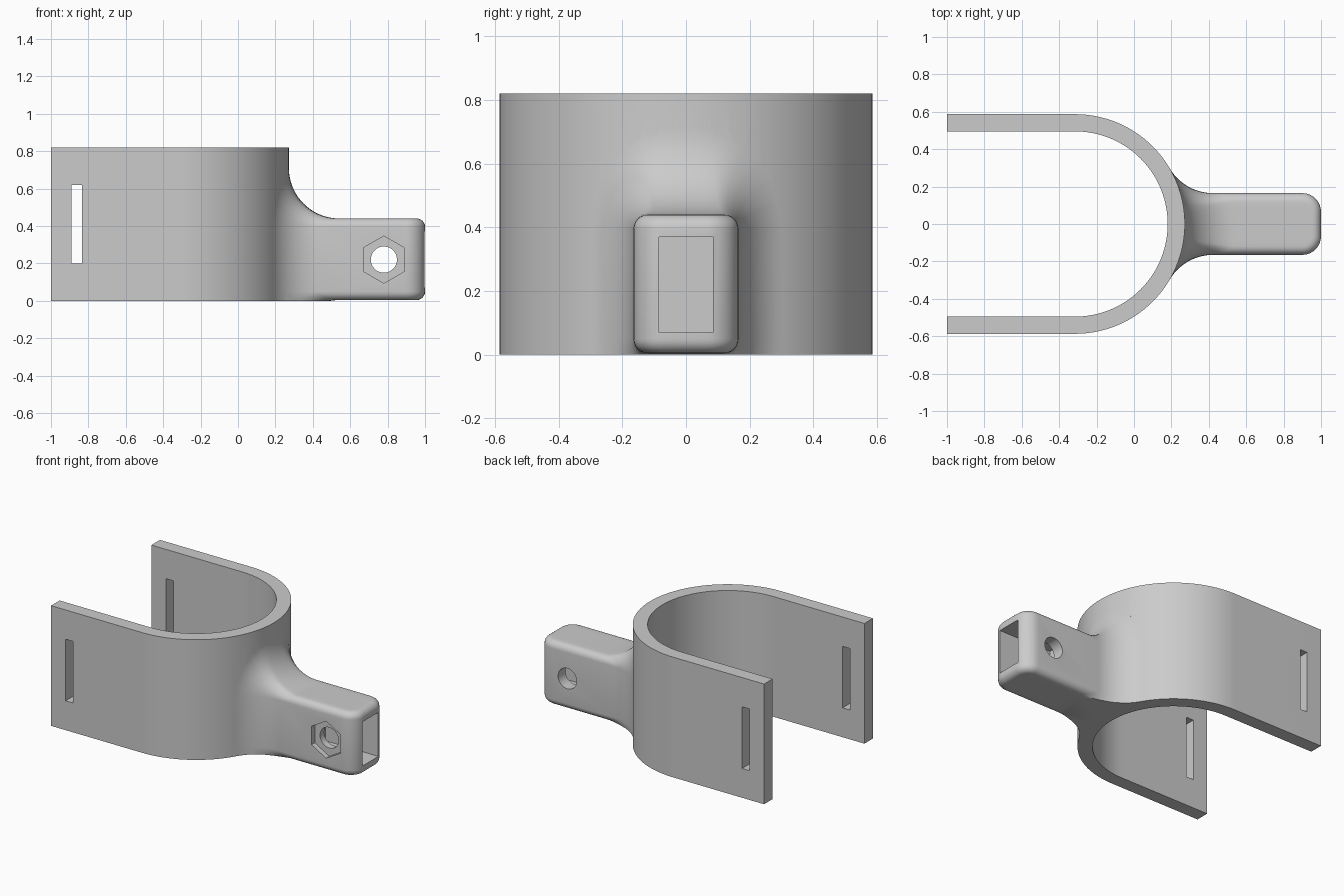
import bpy, bmesh
from math import sin, cos, pi, sqrt, radians
from mathutils import Vector

if "Cube" in bpy.data.objects:
    bpy.data.objects.remove(bpy.data.objects["Cube"])

AXIS_X, R_OUT, R_IN, HEIGHT = -0.315, 0.587, 0.495, 0.82   # band
W, Z0, Z1 = 0.165, 0.004, 0.44                            # arm section
EDGE, END, FILLET = 0.045, 0.1, 0.27                      # rounding radii

grey = bpy.data.materials.new("plain grey")
grey.use_nodes = True
colour = (0.6, 0.6, 0.6, 1)
grey.diffuse_color = colour
grey.node_tree.nodes["Principled BSDF"].inputs["Base Color"].default_value = colour


def finish(name, bm):
    bmesh.ops.recalc_face_normals(bm, faces=bm.faces)
    mesh = bpy.data.meshes.new(name)
    bm.to_mesh(mesh)
    bm.free()
    mesh.materials.append(grey)
    ob = bpy.data.objects.new(name, mesh)
    bpy.context.collection.objects.link(ob)
    return ob


def prism(name, points, direction):
    """Closed outline of 3D points pushed along a direction."""
    bm = bmesh.new()
    face = bm.faces.new([bm.verts.new(p) for p in points])
    out = bmesh.ops.extrude_face_region(bm, geom=[face])["geom"]
    bmesh.ops.translate(bm, vec=direction,
                        verts=[g for g in out if isinstance(g, bmesh.types.BMVert)])
    return finish(name, bm)


def box(name, lo, hi):
    return prism(name, [(lo[0], lo[1], lo[2]), (hi[0], lo[1], lo[2]),
                        (hi[0], hi[1], lo[2]), (lo[0], hi[1], lo[2])],
                 (0, 0, hi[2] - lo[2]))


def u_prism(name, radius, x_end, z_lo, z_hi, steps=96):
    arc = [(AXIS_X + radius * cos(a), radius * sin(a), z_lo)
           for a in (-pi / 2 + pi * i / steps for i in range(steps + 1))]
    return prism(name, [(x_end, -radius, z_lo)] + arc + [(x_end, radius, z_lo)],
                 (0, 0, z_hi - z_lo))


def cross_prism(name, sides, radius, y_lo, y_hi):
    """Regular prism along y, centred on the bolt axis."""
    ring = [(0.78 + radius * sin(2 * pi * i / sides), y_lo,
             0.22 + radius * cos(2 * pi * i / sides)) for i in range(sides)]
    return prism(name, ring, (0, y_hi - y_lo, 0))


def combine(target, other, operation):
    mod = target.modifiers.new(operation, 'BOOLEAN')
    mod.operation, mod.solver, mod.object = operation, 'EXACT', other
    bpy.context.view_layer.objects.active = target
    bpy.ops.object.modifier_apply(modifier=mod.name)
    bpy.data.objects.remove(other)


def arm_section(corner=6, flat=8):
    """Rounded rectangle as (y, z, inset, normal), right column first."""
    right = []
    for zc, start in ((Z0 + EDGE, -pi / 2), (Z1 - EDGE, 0)):
        for i in range(corner + 1):
            a = start + pi / 2 * i / corner
            right.append((W - EDGE + EDGE * cos(a), zc + EDGE * sin(a),
                          EDGE * (1 - cos(a)), Vector((0, cos(a), sin(a)))))
    left = [(-y, z, e, Vector((0, -n.y, n.z))) for y, z, e, n in reversed(right)]
    fy = [(W - EDGE) * (1 - 2 * i / flat) for i in range(1, flat)]
    top = [(y, Z1, EDGE, Vector((0, 0, 1))) for y in fy]
    bottom = [(-y, Z0, EDGE, Vector((0, 0, -1))) for y in fy]
    return right + top + left + bottom, len(right), len(top)


def build_arm(arc=18, end_steps=8):
    section, nr, nt = arm_section()
    columns = []
    for y, z, e, n in section:
        # rolling-ball fillet between the arm and the round band
        cy = y + FILLET * n.y
        c = Vector((AXIS_X + sqrt((R_OUT + FILLET) ** 2 - cy * cy), cy, z + FILLET * n.z))
        to_band = Vector((AXIS_X - c.x, -c.y, 0)).normalized()
        to_arm = -n
        theta = to_band.angle(to_arm)
        contact = c + to_band * FILLET
        col = [Vector((-0.2, contact.y * 0.8, contact.z)), contact + to_band * 0.05]
        for i in range(arc + 1):
            t = theta * i / arc
            d = (to_band * sin(theta - t) + to_arm * sin(t)) / sin(theta)
            col.append(c + d * FILLET)
        # rounded free end
        for i in range(end_steps + 1):
            a = pi / 2 * i / end_steps
            half = W - END + (END - e) * cos(a)
            col.append(Vector((1 - END + (END - e) * sin(a), y / (W - e) * half, z)))
        columns.append(col)

    bm = bmesh.new()
    rings = [[bm.verts.new(p) for p in ring] for ring in zip(*columns)]
    count = len(section)
    for a, b in zip(rings, rings[1:]):
        for i in range(count):
            j = (i + 1) % count
            bm.faces.new((a[i], a[j], b[j], b[i]))
    bm.faces.new(rings[0])
    # end cap as strips between the right and left columns
    ring = rings[-1]
    right = ring[:nr]
    top = ring[nr:nr + nt]
    left = ring[nr + nt:2 * nr + nt][::-1]
    bottom = ring[2 * nr + nt:]
    for i in range(nr - 1):
        over = top if i == nr - 2 else []
        under = bottom if i == 0 else []
        bm.faces.new([right[i], right[i + 1]] + over + [left[i + 1], left[i]] + under)
    # trim flat at the base
    bmesh.ops.bisect_plane(bm, geom=bm.verts[:] + bm.edges[:] + bm.faces[:],
                           plane_co=(0, 0, 0), plane_no=(0, 0, -1), clear_outer=True)
    bmesh.ops.holes_fill(bm, edges=[e for e in bm.edges if e.is_boundary], sides=0)
    return finish("arm", bm)


# U-shaped band with the filleted arm
clamp = u_prism("clamp_bracket", R_OUT, -1, 0, HEIGHT)
combine(clamp, build_arm(), 'UNION')
combine(clamp, u_prism("band_cavity", R_IN, -1.2, -0.5, HEIGHT + 0.2), 'DIFFERENCE')

# strap slots through both band ends
combine(clamp, box("strap_slot", (-0.89, -0.8, 0.2), (-0.835, 0.8, 0.62)), 'DIFFERENCE')

# socket in the arm, bolt hole and nut recess
combine(clamp, box("arm_socket", (0.6, -0.085, 0.07), (1.2, 0.085, 0.37)), 'DIFFERENCE')
combine(clamp, cross_prism("bolt_hole", 40, 0.07, -0.4, 0.4), 'DIFFERENCE')
combine(clamp, cross_prism("nut_recess", 6, 0.126, -0.3, -W + 0.035), 'DIFFERENCE')

bpy.ops.object.select_all(action='DESELECT')
clamp.select_set(True)
bpy.context.view_layer.objects.active = clamp
bpy.ops.object.shade_smooth_by_angle(angle=radians(30))
